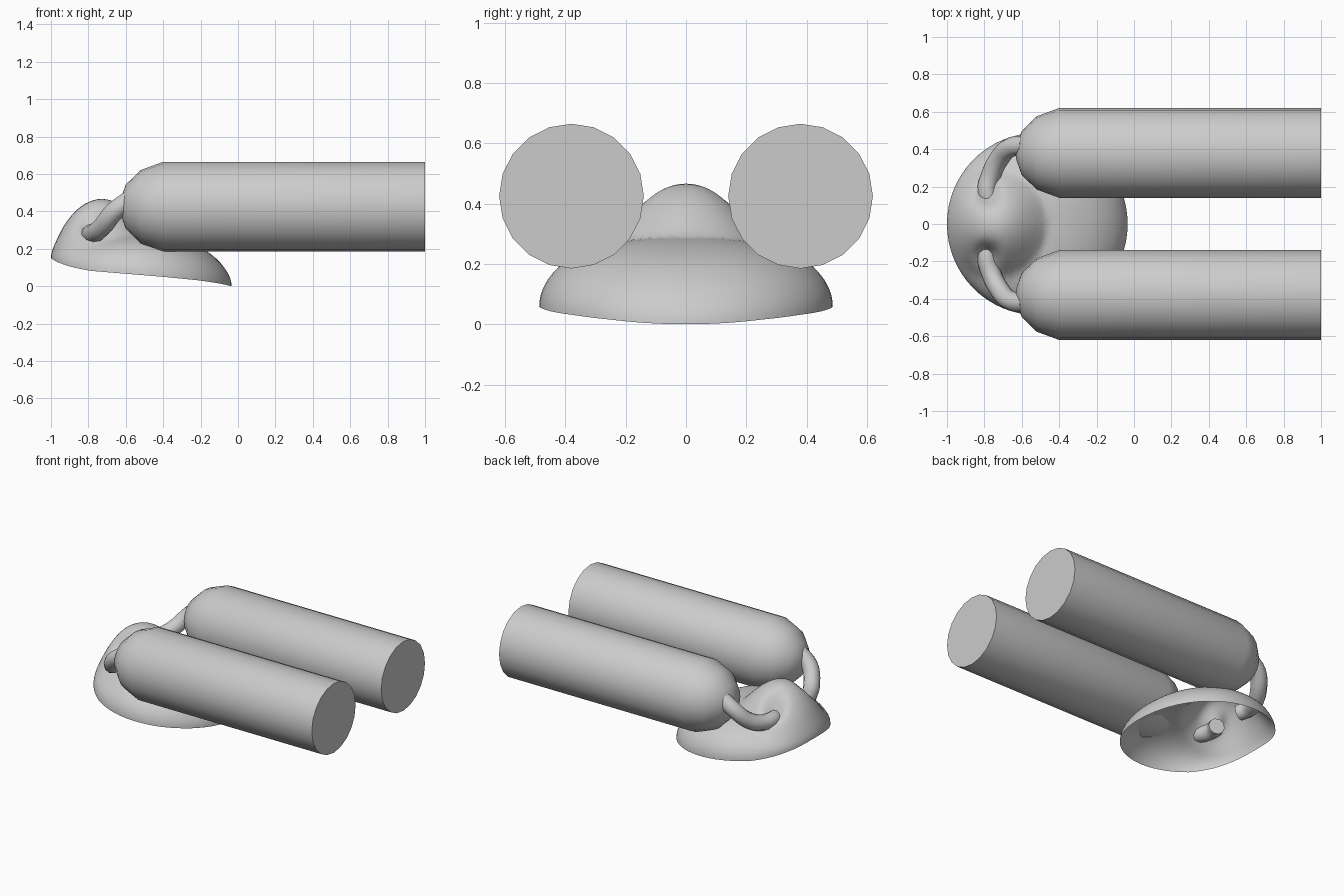
import bpy, bmesh, math

if "Cube" in bpy.data.objects:
    bpy.data.objects.remove(bpy.data.objects["Cube"])

RIM = [(-1, .15), (-.97, .13), (-.9, .105), (-.8, .083), (-.4, .05),
       (-.2, .03), (-.1, .015), (-.034, 0)]
CX, R = -.517, .483


def lerp_table(table, x):
    for (a, za), (b, zb) in zip(table, table[1:]):
        if x <= b:
            return za + (zb - za) * (max(x, a) - a) / (b - a)
    return table[-1][1]


def finish(bm, name, angle, outward=True):
    if outward:
        bmesh.ops.recalc_face_normals(bm, faces=bm.faces)
    me = bpy.data.meshes.new(name)
    bm.to_mesh(me)
    bm.free()
    ob = bpy.data.objects.new(name, me)
    bpy.context.collection.objects.link(ob)
    bpy.ops.object.select_all(action='DESELECT')
    ob.select_set(True)
    bpy.context.view_layer.objects.active = ob
    bpy.ops.object.shade_smooth_by_angle(angle=math.radians(angle))
    return ob


def shell_point(u, a):
    x, y = CX + R * u * math.cos(a), R * 1.008 * u * math.sin(a)
    # low dome, fuller at the sides
    p = 2 + math.sin(a) ** 2
    z = lerp_table(RIM, x) * u + .075 * (1 - u) \
        + .215 * math.sqrt(max(0, 1 - u ** p))
    # nose bump
    r2 = ((x + .76) ** 2 + y * y) / .3 ** 2
    z += .2 * max(0, 1 - r2) ** 1.3 * (1 - u ** 12)
    # socket dents for the hoses
    d2 = (x + .79) ** 2 + (abs(y) - .165) ** 2
    z -= .1 * math.exp(-d2 / .05 ** 2) * (1 - u ** 12)
    return x, y, z


# Open mask shell
bm = bmesh.new()
SEG, N = 64, 28
pole = bm.verts.new(shell_point(0, 0))
prev = None
for i in range(1, N + 1):
    u = math.sin(math.pi / 2 * i / N)
    ring = [bm.verts.new(shell_point(u, 2 * math.pi * j / SEG)) for j in range(SEG)]
    for j in range(SEG):
        k = (j + 1) % SEG
        if prev:
            bm.faces.new((prev[j], ring[j], ring[k], prev[k]))
        else:
            bm.faces.new((pole, ring[j], ring[k]))
    prev = ring
finish(bm, "mask_shell", 60, outward=False)


def canister(name, side):
    bm = bmesh.new()
    prev = None
    for x, r in [(1, .24), (-.4, .24), (-.52, .196), (-.6, .118), (-.63, .035)]:
        ring = [bm.verts.new((x, side * .38 + r * math.sin(math.pi * j / 10),
                              .425 + r * math.cos(math.pi * j / 10))) for j in range(20)]
        if prev:
            for j in range(20):
                k = (j + 1) % 20
                bm.faces.new((prev[j], prev[k], ring[k], ring[j]))
        else:
            bm.faces.new(ring)
        prev = ring
    bm.faces.new(prev)
    finish(bm, name, 50)


def hose(name, side):
    pts = [(-.58, .42, .46), (-.66, .41, .40), (-.72, .35, .325),
           (-.765, .26, .285), (-.785, .17, .28), (-.765, .11, .275)]
    cu = bpy.data.curves.new(name, 'CURVE')
    cu.dimensions = '3D'
    cu.bevel_depth = .053
    cu.bevel_resolution = 3
    cu.use_fill_caps = True
    sp = cu.splines.new('BEZIER')
    sp.resolution_u = 4
    sp.bezier_points.add(len(pts) - 1)
    for bp, (x, y, z) in zip(sp.bezier_points, pts):
        bp.co = (x, side * y, z)
        bp.handle_left_type = bp.handle_right_type = 'AUTO'
    ob = bpy.data.objects.new(name, cu)
    bpy.context.collection.objects.link(ob)
    bpy.ops.object.select_all(action='DESELECT')
    ob.select_set(True)
    bpy.context.view_layer.objects.active = ob
    bpy.ops.object.convert(target='MESH')
    bpy.ops.object.shade_smooth_by_angle(angle=math.radians(50))


# Paired canisters and connecting hoses
for label, side in (("left", 1), ("right", -1)):
    canister(label + "_canister", side)
    hose(label + "_hose", side)
